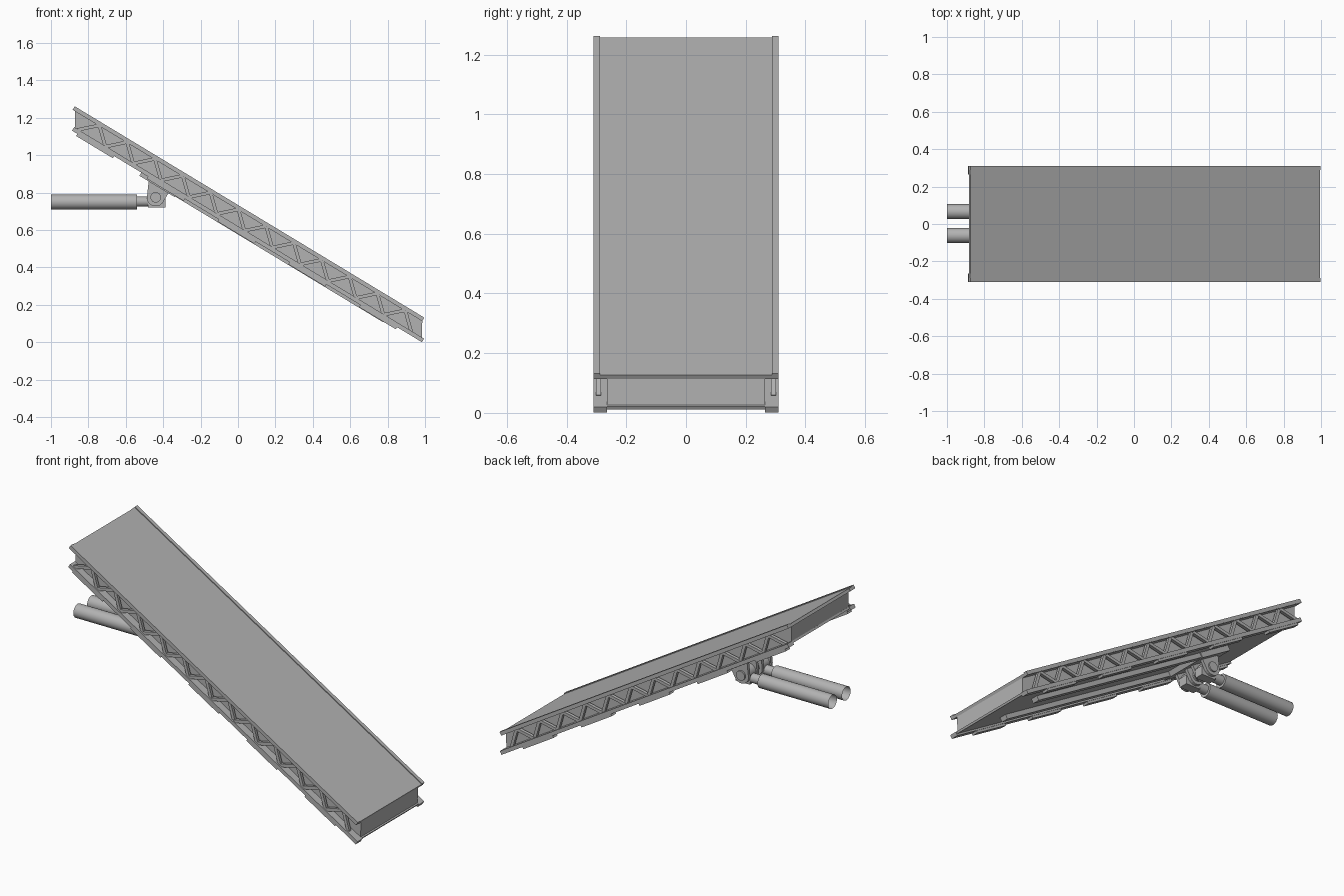
import bpy, bmesh, math
from mathutils import Matrix, Vector

cube = bpy.data.objects.get("Cube")
if cube:
    bpy.data.objects.remove(cube, do_unlink=True)

steel = bpy.data.materials.new("steel_grey")
steel.use_nodes = True
GREY = (0.45, 0.45, 0.45, 1)
steel.diffuse_color = GREY
steel.node_tree.nodes["Principled BSDF"].inputs["Base Color"].default_value = GREY

# Ramp frame: local x runs down the slope, local z is the slope normal
RAMP = Matrix.Translation((0.048, 0, 0.566)) @ Matrix.Rotation(math.radians(31.15), 4, 'Y')
WORLD = Matrix.Identity(4)


def finish(name, bm, frame, smooth=False):
    bm.transform(frame)
    bmesh.ops.recalc_face_normals(bm, faces=bm.faces)
    mesh = bpy.data.meshes.new(name)
    bm.to_mesh(mesh)
    bm.free()
    mesh.materials.append(steel)
    obj = bpy.data.objects.new(name, mesh)
    bpy.context.collection.objects.link(obj)
    if smooth:
        bpy.ops.object.select_all(action='DESELECT')
        obj.select_set(True)
        bpy.context.view_layer.objects.active = obj
        bpy.ops.object.shade_smooth_by_angle()
    return obj


def prism(name, outline, y0, y1, frame=RAMP):
    """Extrude an x-z outline from y0 to y1."""
    bm = bmesh.new()
    face = bm.faces.new([bm.verts.new((x, y0, z)) for x, z in outline])
    ext = bmesh.ops.extrude_face_region(bm, geom=[face])
    moved = [g for g in ext["geom"] if isinstance(g, bmesh.types.BMVert)]
    bmesh.ops.translate(bm, verts=moved, vec=(0, y1 - y0, 0))
    return finish(name, bm, frame)


def box(name, x0, x1, y0, y1, z0, z1, frame=RAMP):
    return prism(name, [(x0, z0), (x1, z0), (x1, z1), (x0, z1)], y0, y1, frame)


def tube(name, a, b, radius, capped=True):
    a, b = Vector(a), Vector(b)
    bm = bmesh.new()
    bmesh.ops.create_cone(bm, cap_ends=capped, segments=32, radius1=radius,
                          radius2=radius, depth=(b - a).length)
    turn = (b - a).to_track_quat('Z', 'Y').to_matrix().to_4x4()
    return finish(name, bm, Matrix.Translation((a + b) / 2) @ turn, True)


# Deck plate, box body with upright ends, and bottom plate
box("deck_plate", -1.146, 1.036, -0.29, 0.29, 0.097, 0.114)
prism("box_body", [(-1.088, 0.02), (1.081, 0.02), (1.036, 0.098), (-1.134, 0.098)],
      -0.265, 0.265)
box("bottom_plate", -1.09, 1.088, -0.266, 0.266, 0.01, 0.022)

# Zigzag lattice outline for one bar between two ramp points
def bar(name, p, q, y0, y1, width=0.018):
    p, q = Vector(p), Vector(q)
    d = (q - p).normalized()
    side = Vector((-d.y, d.x)) * width / 2
    prism(name, [p - side, q - side, q + side, p + side], y0, y1)


BAYS = 12
START, END = -1.07, 1.015
STEP = (END - START) / BAYS
for label, s in (("left", 1), ("right", -1)):
    # Side rails: top chord with raised kerb, bottom chord
    box(f"top_chord_{label}", -1.148, 1.036, s * 0.265, s * 0.309, 0.097, 0.113)
    box(f"kerb_{label}", -1.148, 1.036, s * 0.288, s * 0.31, 0.099, 0.119)
    box(f"bottom_chord_{label}", -1.093, 1.093, s * 0.264, s * 0.31, 0, 0.022)
    for i in range(BAYS):
        u = START + i * STEP
        top = (u + STEP / 2, 0.1)
        bar(f"lattice_up_{label}_{i}", (u, 0.019), top, s * 0.283, s * 0.302)
        bar(f"lattice_down_{label}_{i}", top, (u + STEP, 0.019), s * 0.284, s * 0.301)
    # Wear pads under the bottom chord
    for i in range(5):
        c = -0.945 + i * 0.442
        box(f"wear_pad_{label}_{i}", c - 0.115, c + 0.115, s * 0.268, s * 0.306, -0.013, 0.001)
    # Long runners under the ramp
    box(f"runner_{label}", -0.66, 0.86, s * 0.105, s * 0.15, -0.016, 0.012)

# Cylinder mounting plate
box("mount_plate", -0.66, -0.44, -0.155, 0.155, -0.02, 0.012)

# Hinge lugs, pins, rods and open-ended cylinders
PX, PZ = -0.44, 0.775
lug = [(-0.475, 0.885), (PX - 0.047, PZ)]
for deg in range(200, 341, 20):
    a = math.radians(deg)
    lug.append((PX + 0.048 * math.cos(a), PZ + 0.048 * math.sin(a)))
lug += [(-0.37, 0.80), (-0.365, 0.815)]
for label, yc in (("left", 0.066), ("right", -0.062)):
    for side, e in (("outer", 1), ("inner", -1)):
        y = yc + e * 0.04
        prism(f"hinge_lug_{label}_{side}", lug, y - 0.009, y + 0.009, WORLD)
    tube(f"hinge_pin_{label}", (PX, yc - 0.058, PZ), (PX, yc + 0.058, PZ), 0.028)
    tube(f"rod_eye_{label}", (PX, yc - 0.028, PZ), (PX, yc + 0.028, PZ), 0.042)
    box(f"rod_end_{label}", -0.48, -0.387, yc - 0.027, yc + 0.027, 0.722, 0.775, WORLD)
    tube(f"piston_rod_{label}", (-0.56, yc, 0.752), (-0.46, yc, 0.752), 0.027)
    tube(f"cylinder_{label}", (-1, yc, 0.75), (-0.54, yc, 0.75), 0.04, False)
    tube(f"cylinder_cap_{label}", (-0.55, yc, 0.75), (-0.539, yc, 0.75), 0.0395)
